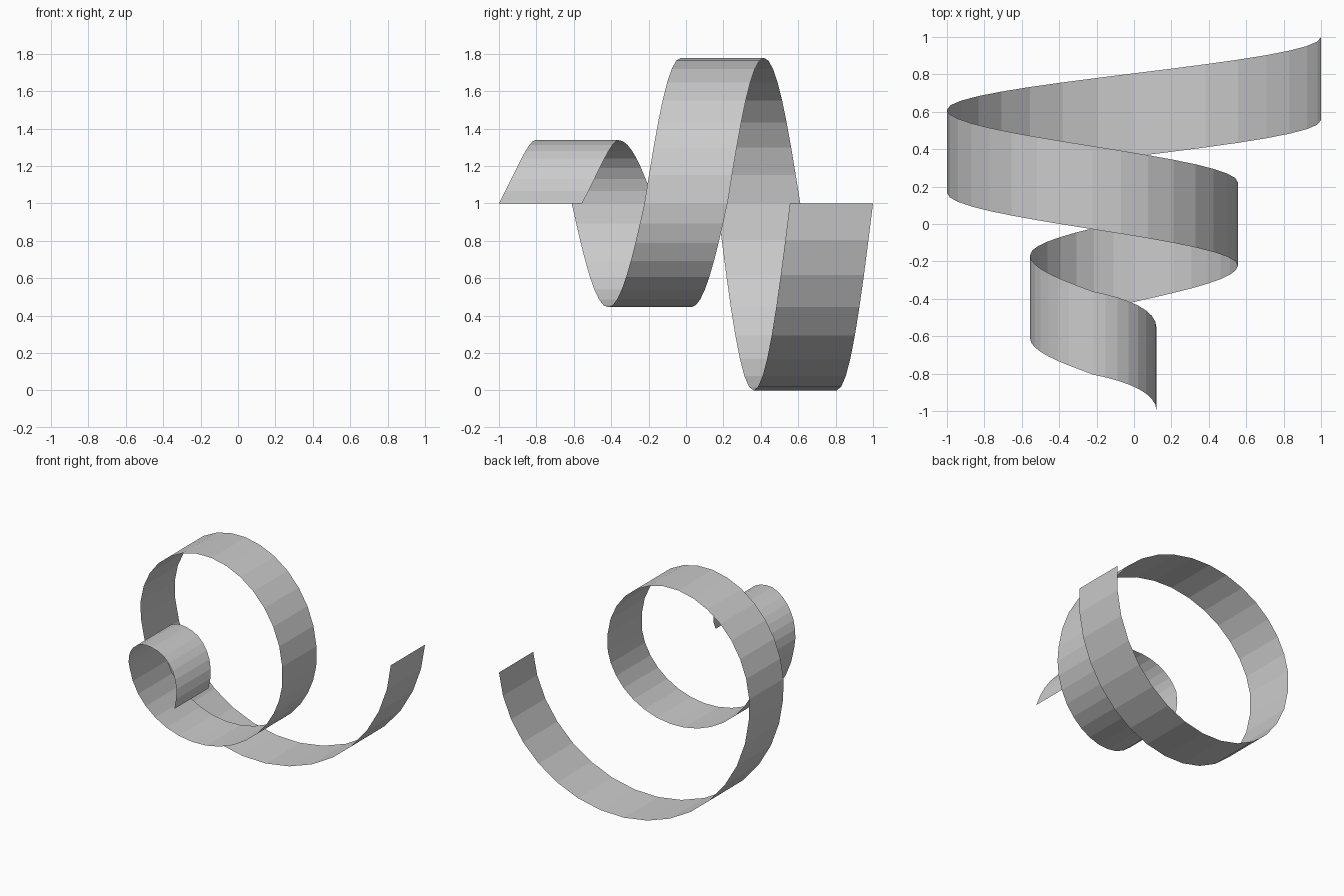
import bpy
import bmesh
from math import sin, cos, pi

if "Cube" in bpy.data.objects:
    bpy.data.objects.remove(bpy.data.objects["Cube"])

WIDTH = 4 / 9                    # ribbon width along y
RADII = [1, 7 / 9, 5 / 9, 0.338] # one radius per half turn
STEPS = 16                       # facets per half turn
PITCH = (2 - WIDTH) / len(RADII) # travel along y per half turn


def ribbon_path():
    """Half circles of shrinking radius, alternating below and above z = 1."""
    points = [(1.0, 1.0, 1.0)]
    start_x = 1.0
    for turn, radius in enumerate(RADII):
        side = 1 if turn % 2 == 0 else -1
        center = start_x - side * radius
        for i in range(1, STEPS + 1):
            t = i / STEPS
            y = 1 - PITCH * (turn + t)
            # the final quarter turn lags slightly before reaching the tip
            if turn == len(RADII) - 1 and t > 0.5:
                s = 2 * t - 1
                y += 0.09 * s * (1 - s)
            points.append((center + side * radius * cos(pi * t), y,
                           1 - side * radius * sin(pi * t)))
        start_x = center - side * radius
    return points


# Spiral ribbon: path edge swept straight along y
bm = bmesh.new()
rails = [(bm.verts.new((x, y, z)), bm.verts.new((x, y - WIDTH, z)))
         for x, y, z in ribbon_path()]
for (a, b), (c, d) in zip(rails, rails[1:]):
    bm.faces.new((a, c, d, b))
bmesh.ops.recalc_face_normals(bm, faces=bm.faces)
mesh = bpy.data.meshes.new("spiral_ribbon")
bm.to_mesh(mesh)
bm.free()
ribbon = bpy.data.objects.new("spiral_ribbon", mesh)
bpy.context.collection.objects.link(ribbon)
